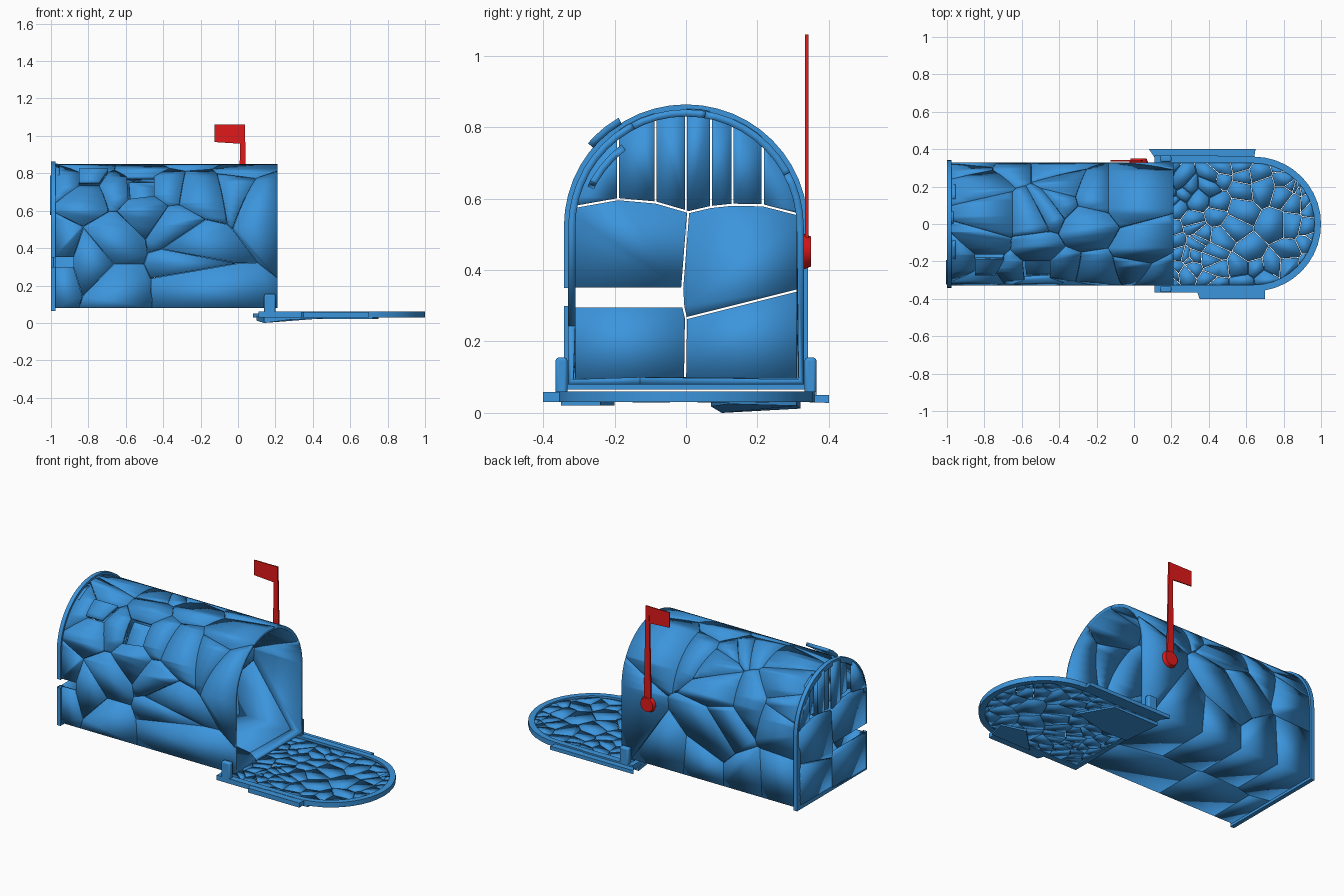
import bpy, bmesh, math, random
from mathutils import Vector

if "Cube" in bpy.data.objects:
    bpy.data.objects.remove(bpy.data.objects["Cube"])

random.seed(7)


def material(name, color):
    m = bpy.data.materials.new(name)
    m.diffuse_color = color
    m.use_nodes = True
    m.node_tree.nodes["Principled BSDF"].inputs["Base Color"].default_value = m.diffuse_color
    return m


BLUE = material("blue_metal", (0.045, 0.30, 0.72, 1))
RED = material("red_flag", (0.75, 0.01, 0.01, 1))


def add(name, bm, mat=BLUE, thick=0, bevel=0):
    me = bpy.data.meshes.new(name)
    bm.to_mesh(me)
    bm.free()
    ob = bpy.data.objects.new(name, me)
    bpy.context.collection.objects.link(ob)
    me.materials.append(mat)
    bpy.ops.object.select_all(action='DESELECT')
    bpy.context.view_layer.objects.active = ob
    ob.select_set(True)
    bpy.ops.object.shade_smooth_by_angle(angle=math.radians(30))
    if thick:
        m = ob.modifiers.new("thickness", 'SOLIDIFY')
        m.thickness, m.offset = thick, -1
    if bevel:
        m = ob.modifiers.new("bevel", 'BEVEL')
        m.width, m.segments = bevel, 2
    return ob


def arch(h, base, centre, n=24):
    """Flat-bottomed arch outline, counter-clockwise."""
    arc = [(h * math.cos(math.pi * i / n), centre + h * math.sin(math.pi * i / n))
           for i in range(n + 1)]
    return [(-h, base), (h, base)] + arc


def upright(profile, x):
    return [Vector((x, y, z)) for y, z in profile]


def flat(profile, z):
    return [Vector((x, -y, z)) for y, x in profile]


def skin(loops, cyclic=False):
    """Quads between successive closed loops."""
    bm = bmesh.new()
    rows = [[bm.verts.new(p) for p in loop] for loop in loops]
    n = len(rows[0])
    for k in range(len(rows) if cyclic else len(rows) - 1):
        a, b = rows[k], rows[(k + 1) % len(rows)]
        for i in range(n):
            j = (i + 1) % n
            bm.faces.new((a[i], a[j], b[j], b[i]))
    if cyclic:
        bmesh.ops.recalc_face_normals(bm, faces=bm.faces)
    return bm


def sheet(loop):
    bm = bmesh.new()
    bm.faces.new([bm.verts.new(p) for p in loop])
    return bm


def prism(bottom, top):
    bm = skin([bottom, top])
    bm.verts.ensure_lookup_table()
    n = len(bottom)
    bm.faces.new(bm.verts[:n])
    bm.faces.new(bm.verts[n:])
    bmesh.ops.recalc_face_normals(bm, faces=bm.faces)
    return bm


def box(x0, x1, y0, y1, z0, z1):
    c = [(x0, y0), (x1, y0), (x1, y1), (x0, y1)]
    return prism([(x, y, z0) for x, y in c], [(x, y, z1) for x, y in c])


def fracture(base, seeds, gap, drop=(), shift={}):
    """Split a surface into Voronoi shards, leaving hairline cracks."""
    seeds = [Vector(s) for s in seeds]
    out = bmesh.new()
    tmp = bpy.data.meshes.new("shard")
    for i, s in enumerate(seeds):
        if i in drop:
            continue
        bm = base.copy()
        for t in seeds:
            d = t - s
            if d.length < 1e-5 or not bm.faces:
                continue
            n = d.normalized()
            bmesh.ops.bisect_plane(bm, geom=bm.verts[:] + bm.edges[:] + bm.faces[:],
                                   plane_co=(s + t) / 2 - n * gap / 2, plane_no=n,
                                   clear_outer=True)
        bmesh.ops.translate(bm, verts=bm.verts[:], vec=shift.get(i, (0, 0, 0)))
        bm.to_mesh(tmp)
        out.from_mesh(tmp)
        bm.free()
    base.free()
    bpy.data.meshes.remove(tmp)
    return out


# body: cracked arched shell, two dented shards and one raised shard
body_loop = arch(0.33, 0.08, 0.52)
seeds = [(-0.52, -0.24, 0.73), (-0.80, -0.21, 0.78), (-0.66, -0.24, 0.72),
         (-0.52, -0.14, 0.81), (-0.50, -0.32, 0.60), (-0.38, -0.25, 0.74),
         (-0.80, -0.12, 0.84), (-0.80, -0.30, 0.70), (-0.90, -0.21, 0.78),
         (-0.96, -0.33, 0.325), (-0.96, -0.33, 0.275), (-0.96, -0.33, 0.38),
         (-0.80, -0.33, 0.325)]
for i in range(34):
    y, z = random.choice(body_loop[3:-3]) if i % 3 else (random.choice((-0.33, 0.33)), random.uniform(0.12, 0.5))
    x = random.uniform(-0.92, 0.18)
    if y > -0.05 or x > -0.32:
        seeds.append((x, y, z))
seeds += [(-0.65, -0.33, 0.45), (-0.65, -0.33, 0.18), (-0.28, -0.33, 0.2), (-0.35, -0.33, 0.5)]
bm = fracture(skin([upright(body_loop, -0.98), upright(body_loop, 0.21)]), seeds, 0.002,
              drop={9}, shift={0: (0.01, 0.02, -0.03), 1: (0, -0.025, 0.02)})
add("mailbox_body", bm, thick=0.02)

# back wall: large shards with an open crack low on one side
wall = upright(arch(0.33, 0.075, 0.522), -0.985)
wall_seeds = [(-0.17, 0.27), (0.17, 0.265), (-0.17, 0.325), (-0.17, 0.37), (0.15, 0.345)]
wall_seeds += [(y, 0.82) for y in (-0.25, -0.13, -0.04, 0.04, 0.10, 0.16, 0.27)]
bm = fracture(sheet(wall), [(-0.985, y, z) for y, z in wall_seeds], 0.006, drop={2},
              shift={6: (0.03, 0, 0), 8: (0.02, 0, 0), 10: (0.03, 0, 0), 5: (-0.005, 0, 0)})
add("back_wall", bm, thick=0.015)

# back rim
o, i = arch(0.342, 0.065, 0.522), arch(0.31, 0.09, 0.522)
bm = skin([upright(o, -1), upright(o, -0.975), upright(i, -0.975), upright(i, -1)], True)
slot = bmesh.ops.bisect_plane
for z, keep in ((0.3, 'below'), (0.35, 'above')):
    slot(bm, geom=bm.verts[:] + bm.edges[:] + bm.faces[:], plane_co=(0, 0, z), plane_no=(0, 0, 1))
gone = [f for f in bm.faces if f.calc_center_median().y < 0 and 0.3 < f.calc_center_median().z < 0.35]
bmesh.ops.delete(bm, geom=gone, context='FACES')
add("back_rim", bm)

# open door: rim and finely cracked panel
o, i = arch(0.36, 0.11, 0.64, 20), arch(0.325, 0.14, 0.64, 20)
add("door_rim", skin([flat(o, 0.03), flat(o, 0.06), flat(i, 0.06), flat(i, 0.03)], True))
door_seeds = [(random.uniform(0.13, 0.97), random.uniform(-0.33, 0.33), 0.048) for _ in range(75)]
bm = fracture(sheet(flat(arch(0.328, 0.135, 0.64), 0.048)), door_seeds, 0.003)
bmesh.ops.recalc_face_normals(bm, faces=bm.faces)
for f in bm.faces:
    if f.normal.z < 0:
        f.normal_flip()
    lift = random.uniform(-0.004, 0.004)
    bmesh.ops.translate(bm, verts=f.verts, vec=(0, 0, lift))
add("door_panel", bm, thick=0.015)


# loose door shards: side flanges and pieces hanging underneath
def shard(name, points, top):
    add(name, prism(points, [(x, y, top) for x, y, z in points]))


shard("left_door_flange", [(0.12, 0.34, 0.03), (0.64, 0.34, 0.03), (0.65, 0.40, 0.028), (0.08, 0.40, 0.028)], 0.05)
shard("right_door_flange", [(0.35, -0.40, 0.03), (0.70, -0.40, 0.03), (0.70, -0.34, 0.03), (0.33, -0.34, 0.03)], 0.058)
shard("front_under_shard", [(0.10, 0.32, 0.012), (0.14, 0.10, 0), (0.28, 0.07, 0.018), (0.50, 0.12, 0.025), (0.40, 0.31, 0.02)], 0.034)
shard("rear_under_shard", [(0.45, -0.35, 0.02), (0.72, -0.35, 0.02), (0.75, -0.24, 0.02), (0.60, -0.20, 0.02)], 0.034)

# hinge tabs on both sides
for side, s in (("left", 1), ("right", -1)):
    y0, y1 = sorted((0.332 * s, 0.365 * s))
    add(side + "_hinge_tab", box(0.14, 0.20, y0, y1, 0.035, 0.155), bevel=0.008)
    add(side + "_hinge_foot", box(0.11, 0.45, y0, y1, 0.03, 0.06))

# red flag: pivot knob, tapered arm and signal plate
bm = bmesh.new()
bmesh.ops.create_cone(bm, cap_ends=True, segments=20, radius1=0.05, radius2=0.042, depth=0.02)
for v in bm.verts:
    v.co = (0.025 + v.co.x, 0.34 + v.co.z, 0.452 + v.co.y)
bmesh.ops.recalc_face_normals(bm, faces=bm.faces)
add("flag_pivot", bm, RED)
arm = [[(0.025 - w, 0.333, z), (0.025 + w, 0.333, z), (0.025 + w, 0.343, z), (0.025 - w, 0.343, z)]
       for w, z in ((0.024, 0.43), (0.012, 1.06))]
add("flag_arm", prism(*arm), RED)
plate = [(-0.125, 0.967), (0.03, 0.957), (0.03, 1.06), (-0.125, 1.06)]
add("flag_plate", prism([(x, 0.335, z) for x, z in plate], [(x, 0.342, z) for x, z in plate]), RED)
